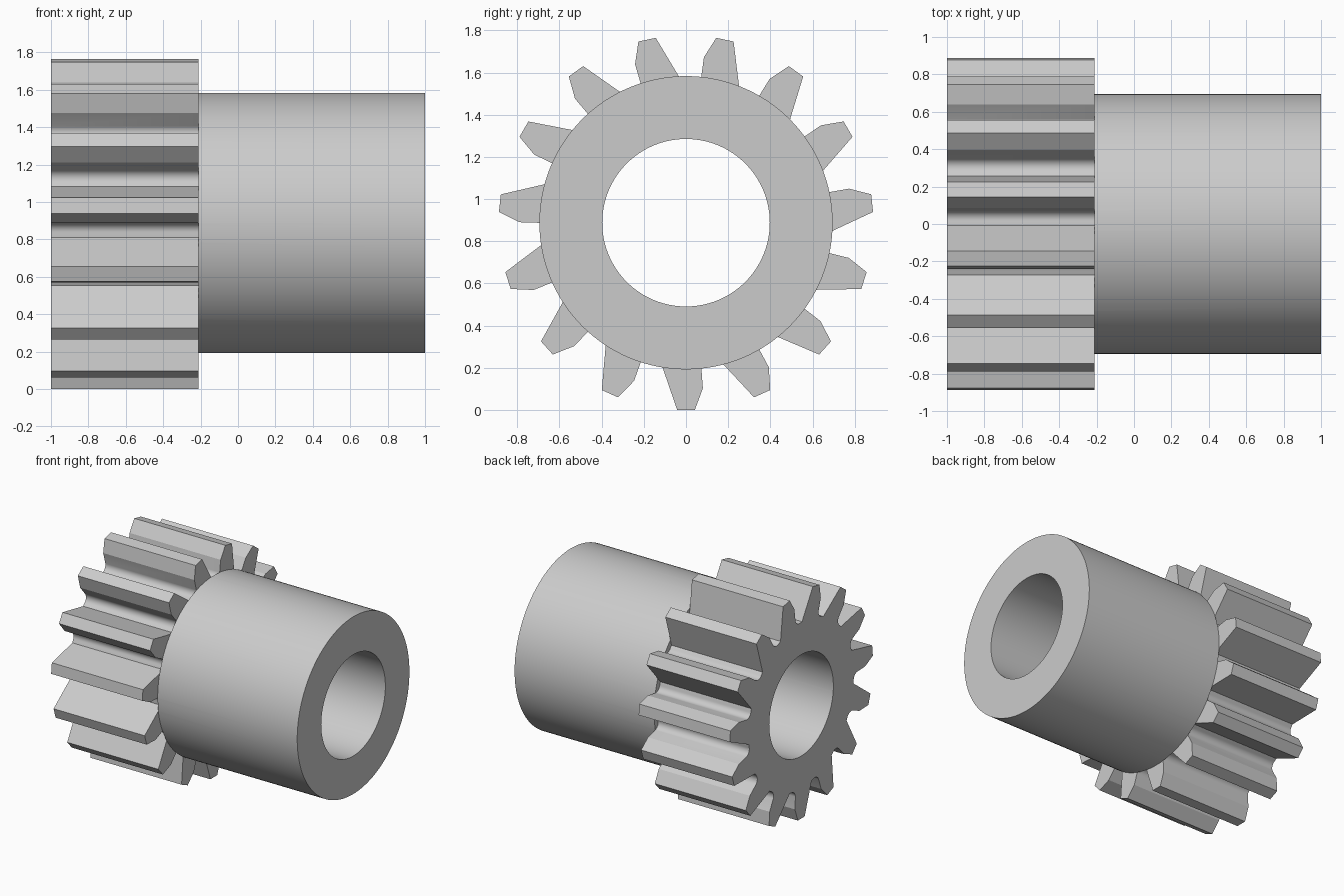
import bpy, bmesh, math
from mathutils import Matrix

AXIS_Z = 0.888     # height of the shaft axis
TEETH = 15
X_BACK, X_STEP, X_END = -1.0, -0.21, 1.0
SLEEVE_R, BORE_R = 0.695, 0.397

cube = bpy.data.objects.get("Cube")
if cube:
    bpy.data.objects.remove(cube)

grey = bpy.data.materials.new("light grey metal")
colour = (0.6, 0.6, 0.6, 1)
grey.diffuse_color = colour
grey.use_nodes = True
grey.node_tree.nodes["Principled BSDF"].inputs["Base Color"].default_value = colour


def prism(name, outline, x0, x1):
    """Extrude a closed (y, z) outline around the shaft axis along x."""
    bm = bmesh.new()
    face = bm.faces.new([bm.verts.new((x0, y, z + AXIS_Z)) for y, z in outline])
    new = bmesh.ops.extrude_face_region(bm, geom=[face])["geom"]
    moved = [v for v in new if isinstance(v, bmesh.types.BMVert)]
    bmesh.ops.translate(bm, vec=(x1 - x0, 0, 0), verts=moved)
    bmesh.ops.recalc_face_normals(bm, faces=bm.faces)
    mesh = bpy.data.meshes.new(name)
    bm.to_mesh(mesh)
    bm.free()
    mesh.materials.append(grey)
    obj = bpy.data.objects.new(name, mesh)
    bpy.context.collection.objects.link(obj)
    return obj


def circle(radius, count=128):
    steps = [2 * math.pi * i / count for i in range(count)]
    return [(radius * math.cos(a), radius * math.sin(a)) for a in steps]


def combine(target, helper, operation):
    """Apply a boolean and discard the helper."""
    helper.hide_render = True
    mod = target.modifiers.new(operation.lower(), "BOOLEAN")
    mod.operation, mod.object, mod.solver = operation, helper, "EXACT"
    bpy.context.view_layer.objects.active = target
    bpy.ops.object.modifier_apply(modifier=mod.name)
    bpy.data.objects.remove(helper)


# One lopsided tooth as (sideways, outward): straight flank, tip, kinked flank, root fillet
tooth = [(-0.127, 0.64), (-0.042, 0.887), (0.042, 0.887), (0.08, 0.785)]
fillet_r = 0.05
for i in range(9):
    a = math.pi + i * math.pi / 16
    tooth.append((0.123 + fillet_r * math.cos(a), 0.69 + fillet_r * math.sin(a)))

# Repeat the tooth around the wheel, with one tooth pointing straight down
outline = []
for i in range(TEETH):
    turn = Matrix.Rotation(2 * math.pi * i / TEETH, 2)
    for side, out in tooth:
        outline.append(tuple(turn @ Matrix(((1, 0), (0, -1))) @ Matrix.Identity(2).col[0] * side
                             + turn @ Matrix(((1, 0), (0, -1))) @ Matrix.Identity(2).col[1] * out))

# Gear wheel joined to the sleeve, then bored through
gear = prism("pinion_gear", outline, X_BACK, X_STEP)
combine(gear, prism("sleeve", circle(SLEEVE_R), X_STEP, X_END), "UNION")
combine(gear, prism("bore_cutter", circle(BORE_R), X_BACK - 0.1, X_END + 0.1), "DIFFERENCE")

# Smooth round surfaces, crisp edges
bpy.ops.object.select_all(action="DESELECT")
gear.select_set(True)
bpy.context.view_layer.objects.active = gear
bpy.ops.object.shade_smooth_by_angle(angle=math.radians(20))
